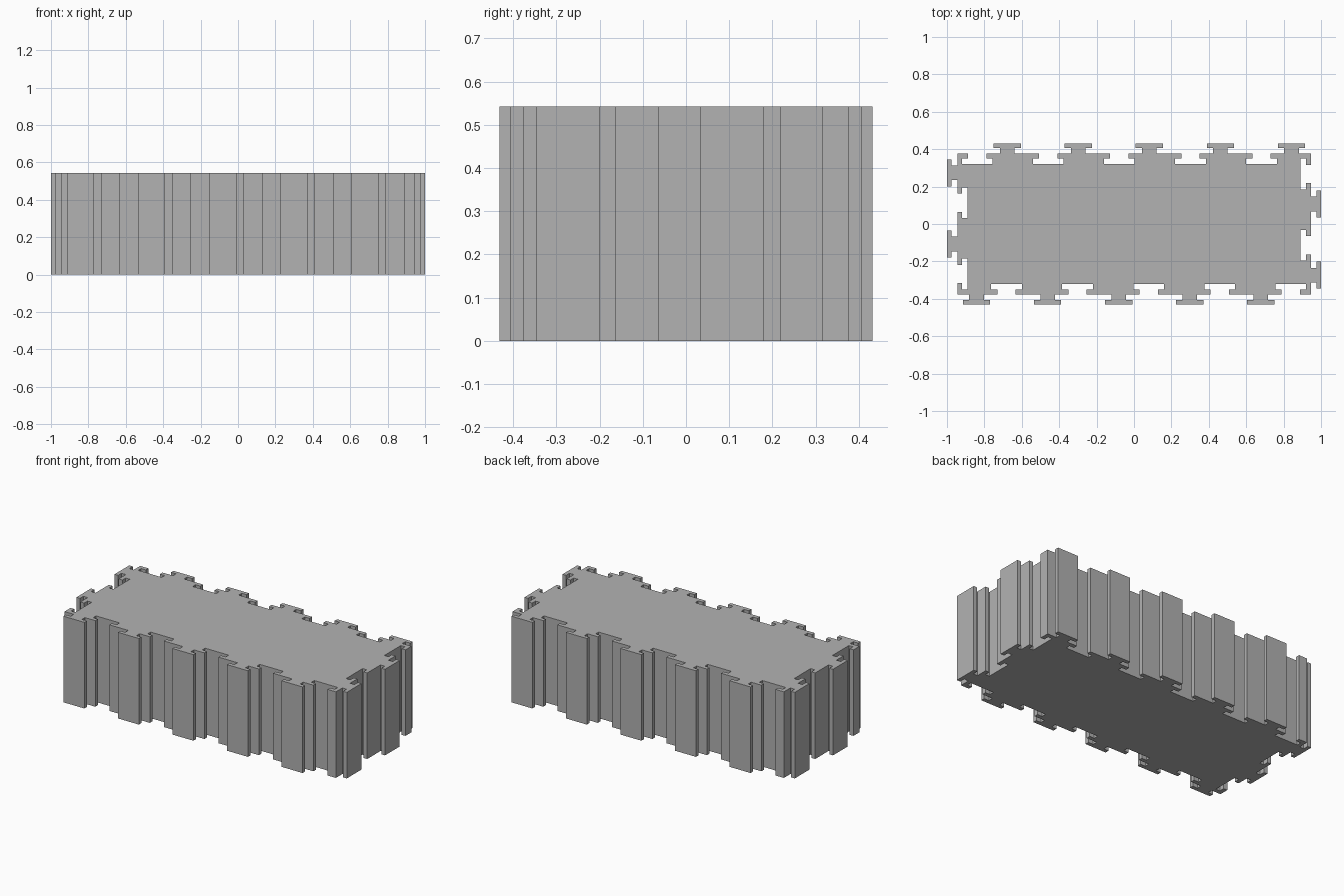
import bpy
import bmesh
from mathutils import Vector

if "Cube" in bpy.data.objects:
    bpy.data.objects.remove(bpy.data.objects["Cube"], do_unlink=True)

HALF_X, HALF_Y, HEIGHT = 0.945, 0.376, 0.542
PITCH, TAB, SLOT = 0.38, 0.103, 0.263   # spacing, first tab centre, first slot centre
REACH = 0.055                           # tab projection and slot depth

# T-shaped tab and matching T-shaped slot: (along the edge, outward)
TAB_SHAPE = [(0.039, 0), (0.039, 0.03), (0.073, 0.03), (0.073, REACH)]
SLOT_SHAPE = [(0.049, 0), (0.049, -0.026), (0.082, -0.026), (0.082, -REACH)]


def mirrored(shape, centre):
    """Trace one side of a T in, then the other side back out."""
    left = [(centre - a, d) for a, d in shape]
    right = [(centre + a, d) for a, d in reversed(shape)]
    return left + right


def edge(start, along, count):
    """Outline of one wall with alternating tabs and slots."""
    start, along = Vector(start), Vector(along)
    outward = Vector((along.y, -along.x))
    steps = [(0, 0)]
    for i in range(count):
        steps += mirrored(TAB_SHAPE, TAB + i * PITCH)
        steps += mirrored(SLOT_SHAPE, SLOT + i * PITCH)
    return [start + along * a + outward * d for a, d in steps]


# Half the outline, then the same half turned by 180 degrees
half = edge((-HALF_X, -HALF_Y), (1, 0), 5) + edge((HALF_X, -HALF_Y), (0, 1), 2)
outline = half + [-p for p in half]

# Extrude the outline into a solid block
bm = bmesh.new()
base = bm.faces.new([bm.verts.new((p.x, p.y, 0)) for p in outline])
result = bmesh.ops.extrude_face_region(bm, geom=[base], use_keep_orig=True)
top = [v for v in result["geom"] if isinstance(v, bmesh.types.BMVert)]
bmesh.ops.translate(bm, verts=top, vec=(0, 0, HEIGHT))
bmesh.ops.recalc_face_normals(bm, faces=bm.faces)
mesh = bpy.data.meshes.new("interlocking_block")
bm.to_mesh(mesh)
bm.free()

# Plain grey material
grey = bpy.data.materials.new("plain grey")
grey.use_nodes = True
colour = (0.448, 0.448, 0.448, 1)
grey.diffuse_color = colour
grey.node_tree.nodes["Principled BSDF"].inputs["Base Color"].default_value = colour
mesh.materials.append(grey)

block = bpy.data.objects.new("interlocking_block", mesh)
bpy.context.collection.objects.link(block)
